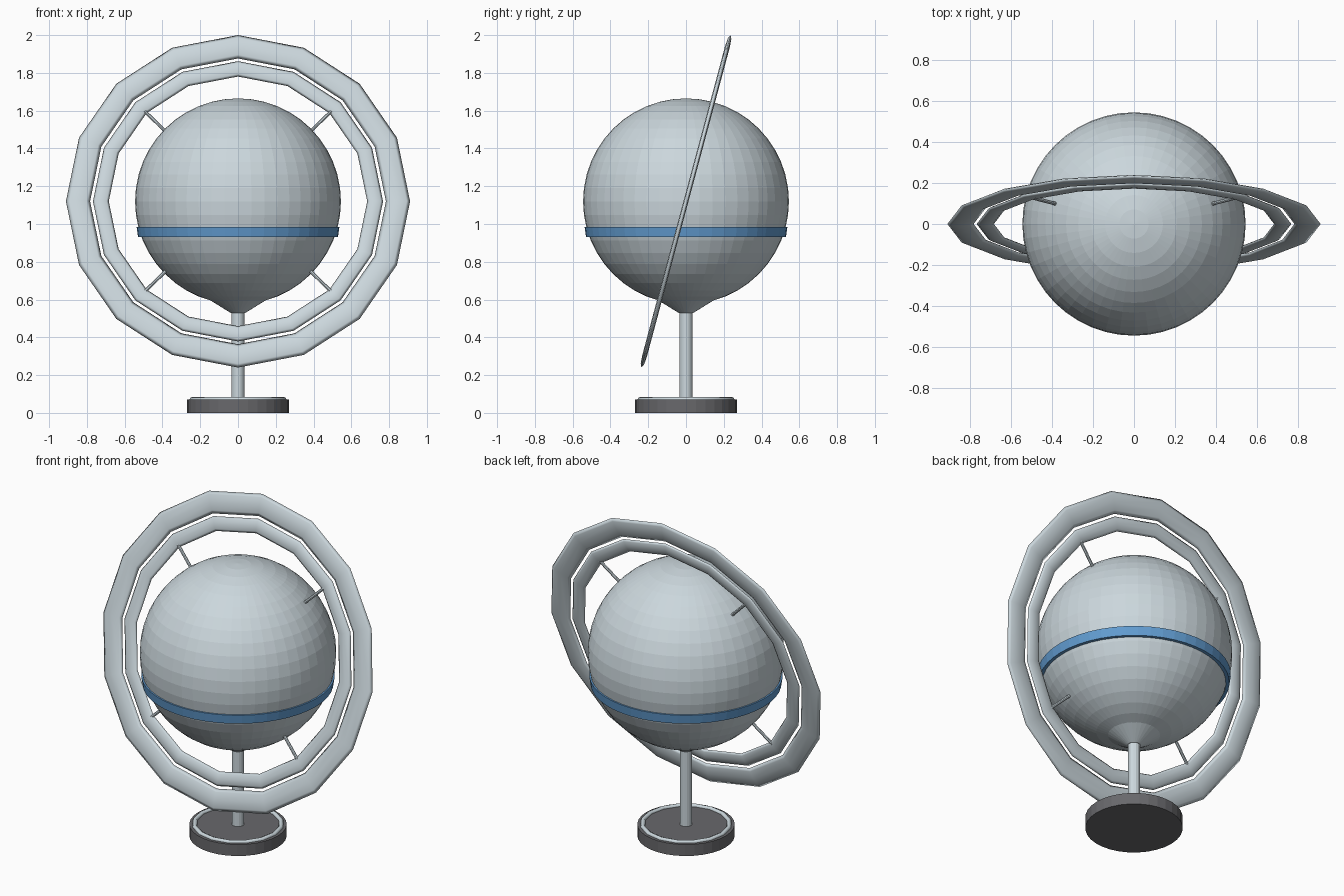
import bpy
import math
from mathutils import Vector, Matrix

if "Cube" in bpy.data.objects:
    bpy.data.objects.remove(bpy.data.objects["Cube"], do_unlink=True)

CENTRE = Vector((0, 0, 1.12))   # middle of globe and rings
RADIUS = 0.545
TILT = math.radians(-15)        # lean of the ring plane towards the back


def material(name, colour):
    mat = bpy.data.materials.new(name)
    mat.use_nodes = True
    mat.diffuse_color = (*colour, 1)
    mat.node_tree.nodes["Principled BSDF"].inputs["Base Color"].default_value = (*colour, 1)
    return mat


pale = material("pale grey", (0.60, 0.68, 0.72))
blue = material("band blue", (0.12, 0.33, 0.63))
dark = material("dark grey", (0.14, 0.14, 0.15))


def finish(name, mat):
    obj = bpy.context.object
    obj.name = name
    obj.data.materials.append(mat)
    return obj


def frustum(name, mat, r_low, r_high, z_low, z_high, sides):
    bpy.ops.mesh.primitive_cone_add(vertices=sides, radius1=r_low, radius2=r_high,
                                    depth=z_high - z_low,
                                    location=(0, 0, (z_low + z_high) / 2))
    return finish(name, mat)


def flat_ring(name, inner, outer, half_thickness):
    # squashed torus standing in the tilted ring plane
    width = (outer - inner) / 2
    bpy.ops.mesh.primitive_torus_add(major_segments=16, minor_segments=8,
                                     major_radius=(inner + outer) / 2, minor_radius=width)
    ring = finish(name, pale)
    ring.data.transform(Matrix.Diagonal((1, 1, half_thickness / width, 1)))
    ring.location = CENTRE
    ring.rotation_euler = (math.pi / 2 + TILT, 0, 0)
    bpy.ops.object.shade_smooth()


# Globe
bpy.ops.mesh.primitive_uv_sphere_add(segments=48, ring_count=24, radius=RADIUS, location=CENTRE)
finish("globe", pale)

# Blue band and lower collar
frustum("globe_band", blue, 0.529, 0.537, 0.93, 0.985, 48)
frustum("lower_collar", pale, 0.04, 0.15, 0.53, 0.598, 32)

# Rings
flat_ring("outer_ring", 0.783, 0.911, 0.013)
flat_ring("inner_ring", 0.684, 0.768, 0.011)

# Spokes between globe and inner ring
tilt_matrix = Matrix.Rotation(TILT, 3, "X")
for i, side in enumerate(("upper_left", "upper_right", "lower_right", "lower_left")):
    angle = math.radians(45 + 90 * i)
    direction = tilt_matrix @ Vector((math.cos(angle), 0, math.sin(angle)))
    bpy.ops.mesh.primitive_cylinder_add(vertices=8, radius=0.009, depth=0.21,
                                        location=CENTRE + direction * 0.605,
                                        rotation=direction.to_track_quat("Z", "Y").to_euler())
    finish(side + "_spoke", pale)

# Stand
frustum("pole", pale, 0.034, 0.034, 0.05, 0.56, 16)
frustum("base", dark, 0.27, 0.27, 0, 0.07, 32)
bpy.ops.mesh.primitive_torus_add(major_segments=16, minor_segments=8, major_radius=0.243,
                                 minor_radius=0.013, location=(0, 0, 0.071))
finish("base_trim", pale)
bpy.ops.object.shade_smooth()
